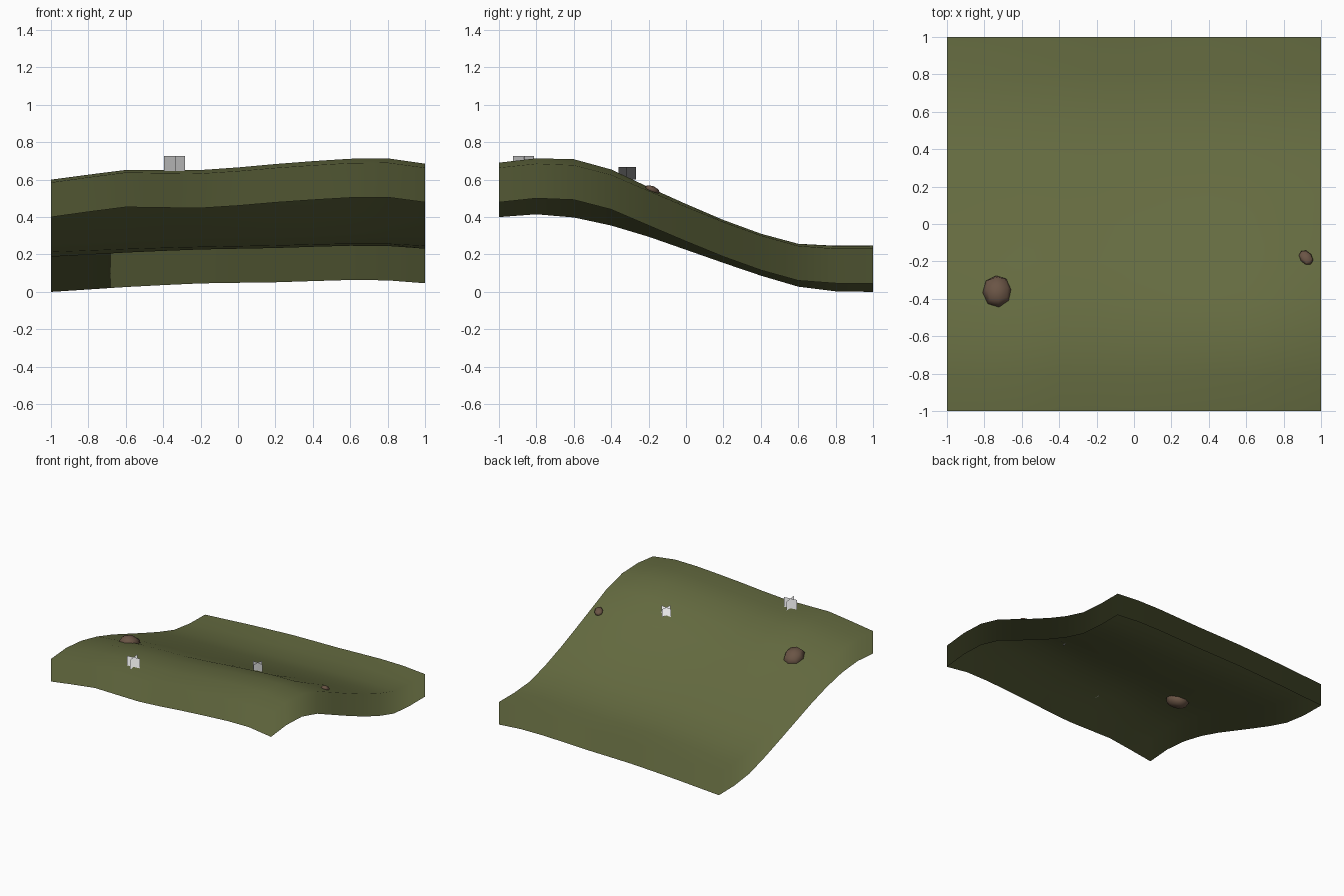
import bpy, bmesh, math
from mathutils import Matrix, Vector

if "Cube" in bpy.data.objects:
    bpy.data.objects.remove(bpy.data.objects["Cube"], do_unlink=True)

SKIRT = 0.185
CELLS = 10
# Slope from front to back, and how strong the cross ripple is along it
SLOPE = [.585, .60, .583, .54, .48, .41, .34, .272, .213, .188, .185]
STRENGTH = [.107, .115, .127, .115, .08, .06, .045, .04, .045, .06, .065]
# Cross ripple from right to left at the front, middle and back
FRONT = [0, .26, .50, .47, .45, .57, .73, .86, .97, .99, .74]
MIDDLE = [0, .12, .26, .36, .44, .57, .72, .87, .98, 1, .75]
BACK = [0, .2, .4, .56, .70, .75, .79, .89, .98, .95, .71]


def material(name, colour):
    mat = bpy.data.materials.new(name)
    mat.use_nodes = True
    mat.diffuse_color = (*colour, 1)
    mat.node_tree.nodes["Principled BSDF"].inputs["Base Color"].default_value = (*colour, 1)
    return mat


def sample(values, t):
    p = min(max((t + 1) * CELLS / 2, 0), CELLS - 1e-6)
    i = int(p)
    return values[i] + (values[i + 1] - values[i]) * (p - i)


def height(x, y):
    edge = sample(FRONT if y < 0 else BACK, x)
    ripple = sample(MIDDLE, x) * (1 - abs(y)) + edge * abs(y)
    return sample(SLOPE, y) + sample(STRENGTH, y) * ripple


def ground_normal(co):
    d = .1
    x, y = (min(max(c, d - 1), 1 - d) for c in co.xy)
    return Vector((height(x - d, y) - height(x + d, y),
                   height(x, y - d) - height(x, y + d), 2 * d)).normalized()


def finish(bm, name, mat):
    mesh = bpy.data.meshes.new(name)
    for f in bm.faces:
        f.smooth = True
    bm.to_mesh(mesh)
    bm.free()
    mesh.materials.append(mat)
    obj = bpy.data.objects.new(name, mesh)
    bpy.context.collection.objects.link(obj)
    return obj


def blend_with_ground(obj):
    # Shade with the slope's normals, so the part merges softly into it
    mesh = obj.data
    mesh.normals_split_custom_set_from_vertices(
        [ground_normal(v.co) for v in mesh.vertices])


grass = material("olive_ground", (.13, .148, .052))
stone = material("brown_stone", (.145, .09, .06))
pale = material("pale_tuft", (.8, .8, .8))

# Rolling ground sheet with an open-bottomed skirt
bm = bmesh.new()
bmesh.ops.create_grid(bm, x_segments=CELLS, y_segments=CELLS, size=1)
for v in bm.verts:
    v.co.z = height(v.co.x, v.co.y)
rim = [e for e in bm.edges if e.is_boundary]
skirt = bmesh.ops.extrude_edge_only(bm, edges=rim)["geom"]
bmesh.ops.translate(bm, vec=(0, 0, -SKIRT),
                    verts=[g for g in skirt if isinstance(g, bmesh.types.BMVert)])
bmesh.ops.recalc_face_normals(bm, faces=bm.faces)
bm.normal_update()
if sum(f.normal.z for f in bm.faces) < 0:
    bmesh.ops.reverse_faces(bm, faces=bm.faces)
blend_with_ground(finish(bm, "ground", grass))


# Rounded stones, tilted with the slope
def rock(name, x, y, size, yaw, lift):
    bm = bmesh.new()
    bmesh.ops.create_cube(bm, size=1)
    for v in bm.verts:
        if v.co.z > 0:
            v.co.x *= .85
            v.co.y *= .9
    bm.transform(Matrix.Translation((x, y, height(x, y) + lift))
                 @ Matrix.Rotation(math.radians(-22), 4, 'X')
                 @ Matrix.Rotation(math.radians(yaw), 4, 'Z')
                 @ Matrix.Diagonal((*size, 1)))
    sub = finish(bm, name, stone).modifiers.new("rounding", 'SUBSURF')
    sub.levels = sub.render_levels = 1


rock("large_rock", -.73, -.36, (.205, .23, .145), 5, -.008)
rock("small_rock", .92, -.18, (.085, .115, .045), 35, .008)


# Tufts of two crossed upright cards
def tuft(name, x, y, width, tall, yaw):
    bm = bmesh.new()
    for turn in (0, 90):
        spin = Matrix.Rotation(math.radians(yaw + turn), 4, 'Z')
        corners = [(-width / 2, 0, 0), (width / 2, 0, 0),
                   (width / 2, 0, tall), (-width / 2, 0, tall)]
        bm.faces.new([bm.verts.new(spin @ Vector(c)) for c in corners])
    bm.transform(Matrix.Translation((x, y, height(x, y))))
    blend_with_ground(finish(bm, name, pale))


tuft("front_tuft", -.34, -.87, .113, .08, 6)
tuft("slope_tuft", .40, -.315, .095, .066, -8)
